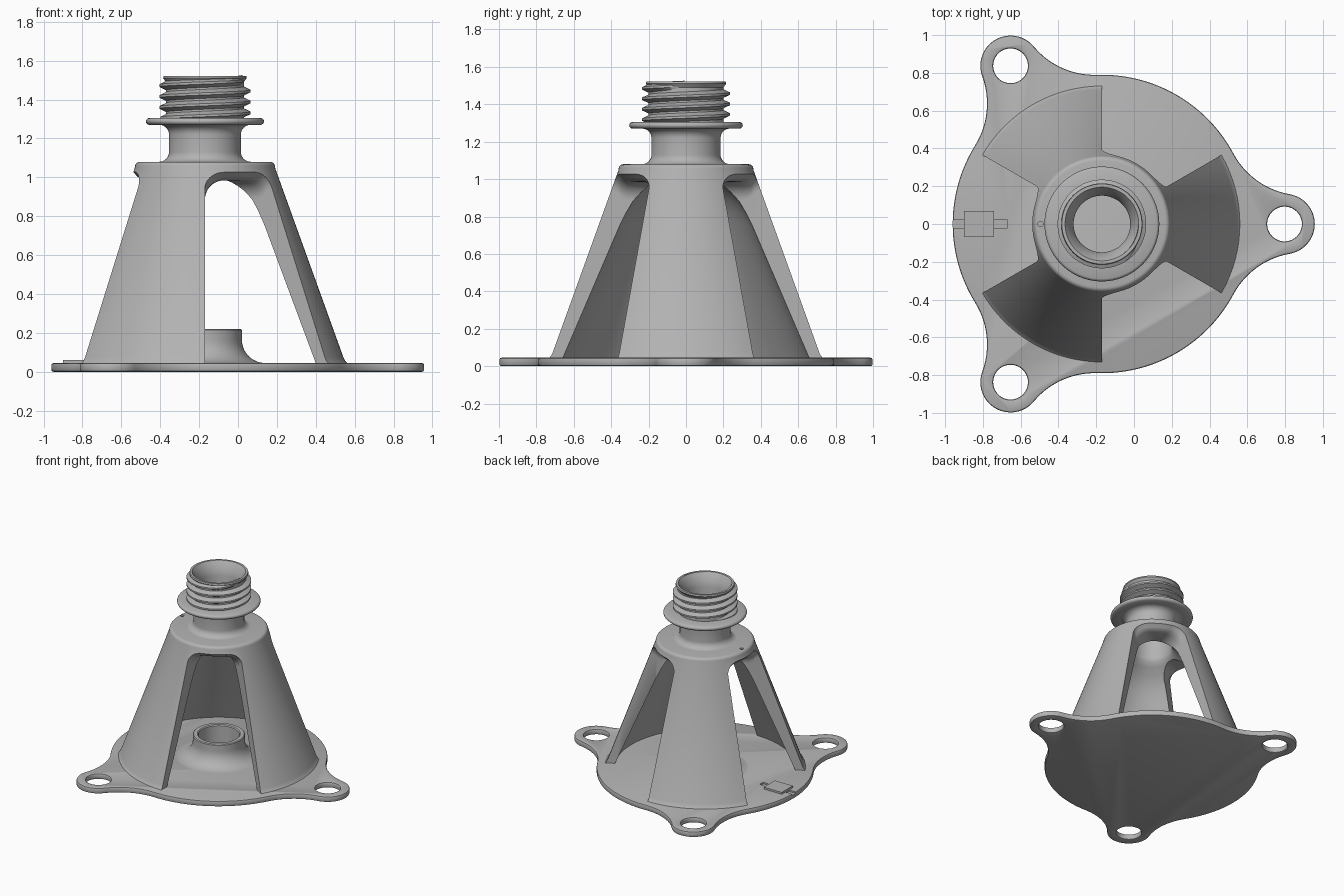
import bpy, bmesh
from math import sin, cos, pi, sqrt, acos, radians
from mathutils import Vector, Matrix

if "Cube" in bpy.data.objects:
    bpy.data.objects.remove(bpy.data.objects["Cube"])

AXIS = Vector((-0.17, 0, 0))   # centre line of the stand
PLATE = 0.045                  # plate thickness
SEG = 96

grey = bpy.data.materials.new("plain_grey")
grey.use_nodes = True
COLOUR = (0.45, 0.45, 0.45, 1)
grey.diffuse_color = COLOUR
grey.node_tree.nodes["Principled BSDF"].inputs["Base Color"].default_value = COLOUR


def make(name, bm, location=AXIS):
    bmesh.ops.recalc_face_normals(bm, faces=bm.faces)
    mesh = bpy.data.meshes.new(name)
    bm.to_mesh(mesh)
    bm.free()
    ob = bpy.data.objects.new(name, mesh)
    ob.location = location
    mesh.materials.append(grey)
    bpy.context.collection.objects.link(ob)
    return ob


def select(ob):
    bpy.ops.object.select_all(action='DESELECT')
    ob.select_set(True)
    bpy.context.view_layer.objects.active = ob


def smooth(ob, angle=35):
    select(ob)
    bpy.ops.object.shade_smooth_by_angle(angle=radians(angle))


def apply_mod(ob, kind, **settings):
    select(ob)
    mod = ob.modifiers.new(kind.lower(), kind)
    for key, value in settings.items():
        setattr(mod, key, value)
    bpy.ops.object.modifier_apply(modifier=mod.name)


def cut(ob, cutter):
    bpy.context.view_layer.update()
    apply_mod(ob, 'BOOLEAN', object=cutter, operation='DIFFERENCE', solver='EXACT')
    bpy.data.objects.remove(cutter)


def lathe(name, profile):
    """Revolve a closed (radius, height) profile around the axis."""
    bm = bmesh.new()
    rings = [[bm.verts.new((r * cos(2 * pi * i / SEG), r * sin(2 * pi * i / SEG), z))
              for r, z in profile] for i in range(SEG)]
    n = len(profile)
    for i in range(SEG):
        a, b = rings[i], rings[(i + 1) % SEG]
        for j in range(n):
            k = (j + 1) % n
            bm.faces.new((a[j], b[j], b[k], a[k]))
    return make(name, bm)


def arc(cx, cy, r, start, end, n=8):
    return [(cx + r * cos(radians(start + (end - start) * i / n)),
             cy + r * sin(radians(start + (end - start) * i / n))) for i in range(n + 1)]


def cylinder(bm, r, z0, z1, x=0, y=0):
    bmesh.ops.create_cone(bm, cap_ends=True, segments=48, radius1=r, radius2=r, depth=z1 - z0,
                          matrix=Matrix.Translation((x, y, (z0 + z1) / 2)))


def box(bm, size, centre):
    bmesh.ops.create_cube(bm, size=1, matrix=Matrix.Translation(centre) @ Matrix.Diagonal((*size, 1)))


# Base plate: disc with three ears joined by concave arcs
DISC, EAR, DIST, FILLET = 0.79, 0.16, 0.967, 0.42
a_side, b_side = DISC + FILLET, EAR + FILLET
tilt = acos((a_side ** 2 + DIST ** 2 - b_side ** 2) / (2 * a_side * DIST))
turn = pi - acos((b_side ** 2 + DIST ** 2 - a_side ** 2) / (2 * b_side * DIST))
td, ed = tilt * 180 / pi, turn * 180 / pi
fx, fy = a_side * cos(tilt), a_side * sin(tilt)
third = (arc(fx, -fy, FILLET, 180 - td, 180 - ed, 14)
         + arc(DIST, 0, EAR, -ed, ed, 28)[1:-1]
         + arc(fx, fy, FILLET, 180 + ed, 180 + td, 14)
         + arc(0, 0, DISC, td, 120 - td, 24)[1:-1])
bm = bmesh.new()
outline = []
for k in range(3):
    spin = Matrix.Rotation(k * 2 * pi / 3, 3, 'Z')
    outline += [bm.verts.new(spin @ Vector((x, y, 0))) for x, y in third]
face = bm.faces.new(outline)
top = bmesh.ops.extrude_face_region(bm, geom=[face])
bmesh.ops.translate(bm, vec=(0, 0, PLATE), verts=[v for v in top["geom"] if isinstance(v, bmesh.types.BMVert)])
plate = make("base_plate", bm)

bm = bmesh.new()
for k in range(3):
    t = k * 2 * pi / 3
    cylinder(bm, 0.092, -0.1, 0.2, DIST * cos(t), DIST * sin(t))
cut(plate, make("ear_hole_cutter", bm))
apply_mod(plate, 'BEVEL', width=0.01, segments=2, limit_method='ANGLE', angle_limit=radians(50))
bm = bmesh.new()
box(bm, (0.35, 0.045, 0.04), (-0.675, 0, PLATE + 0.008))
cut(plate, make("groove_cutter", bm))
smooth(plate)

# Small raised pad over the groove
bm = bmesh.new()
box(bm, (0.16, 0.14, 0.03), (-0.65, 0, PLATE))
make("square_pad", bm)

# Tapered body, neck, flange and threaded spout core in one hollow turned part
outer = ([(0.735, 0.04), (0.722, 0.055), (0.712, 0.075), (0.362, 1.045)]
         + arc(0.335, 1.055, 0.025, 10, 90, 4)
         + arc(0.235, 1.13, 0.05, 270, 180)
         + arc(0.235, 1.22, 0.05, 180, 90))
flange = [(0.29, 1.27)] + arc(0.288, 1.288, 0.016, -60, 60, 4) + [(0.29, 1.305), (0.20, 1.305)]
spout = [(0.20, 1.49), (0.215, 1.51), (0.212, 1.522), (0.195, 1.522), (0.18, 1.50), (0.16, 1.46), (0.15, 1.42)]
inner = [(0.15, 1.03), (0.157, 1.005), (0.19, 0.975), (0.24, 0.93), (0.285, 0.88),
         (0.32, 0.82), (0.355, 0.75), (0.66, 0.04)]
body = lathe("tapered_body", outer + flange + spout + inner)

# Three arched openings, each a wedge whose ceiling curls up at the outer edge
bm = bmesh.new()
radii = [0.11, 0.16, 0.2, 0.25, 0.29, 0.315, 0.335, 0.35, 0.365, 0.4, 0.5, 0.6, 0.78]
STEPS, HALF = 36, pi / 6


def ceiling(r, a):
    lift = min(max((r - 0.29) / 0.08, 0), 1)
    z = 0.985 + 0.06 * (1 - sqrt(1 - lift * lift))
    round_r = min(0.1, r * HALF * 0.9)
    s = min(r * (HALF - abs(a)), round_r)
    return z - round_r + sqrt(max(round_r ** 2 - (round_r - s) ** 2, 0))


for k in range(3):
    mid = pi / 3 + k * 2 * pi / 3
    layers = []
    for level in range(2):
        grid = []
        for r in radii:
            row = []
            for i in range(STEPS + 1):
                a = -HALF * cos(pi * i / STEPS)
                z = ceiling(r, a) if level else 0.02
                row.append(bm.verts.new((r * cos(mid + a), r * sin(mid + a), z)))
            grid.append(row)
        layers.append(grid)
        for p, q in zip(grid, grid[1:]):
            for i in range(STEPS):
                bm.faces.new((p[i], p[i + 1], q[i + 1], q[i]))
    low, high = layers
    rims = [[row[0] for row in g] for g in layers], [[row[-1] for row in g] for g in layers], \
           [g[0] for g in layers], [g[-1] for g in layers]
    for lo, hi in rims:
        for i in range(len(lo) - 1):
            bm.faces.new((lo[i], lo[i + 1], hi[i + 1], hi[i]))
cut(body, make("opening_cutter", bm))

# Tiny vent hole on the shoulder
bm = bmesh.new()
cylinder(bm, 0.014, 1.03, 1.2, -0.325)
cut(body, make("vent_cutter", bm))
smooth(body)

# Helical thread around the spout
PITCH, TURNS, PER = 0.056, 3.6, 64
bm = bmesh.new()
rows = []
count = int(TURNS * PER)
for i in range(count + 1):
    t = 2 * pi * i / PER + pi * 0.8
    fade = min(1, (count - i) / 10, (i + 1) / 10)
    z = 1.298 + PITCH * i / PER
    crest = 0.195 + 0.04 * fade
    section = ((0.192, -0.027), (crest, -0.006), (crest, 0.006), (0.192, 0.027))
    rows.append([bm.verts.new((r * cos(t), r * sin(t), z + dz)) for r, dz in section])
for p, q in zip(rows, rows[1:]):
    for j in range(4):
        k = (j + 1) % 4
        bm.faces.new((p[j], q[j], q[k], p[k]))
bm.faces.new(rows[0])
bm.faces.new(rows[-1])
smooth(make("spout_thread", bm))

# Inner collar with flared foot, standing on the plate
collar = lathe("inner_collar", [(0.32, 0.035)] + arc(0.31, 0.165, 0.12, 270, 180, 10)
               + [(0.19, 0.214), (0.184, 0.22), (0.157, 0.22), (0.15, 0.213), (0.15, 0.035)])
smooth(collar)
